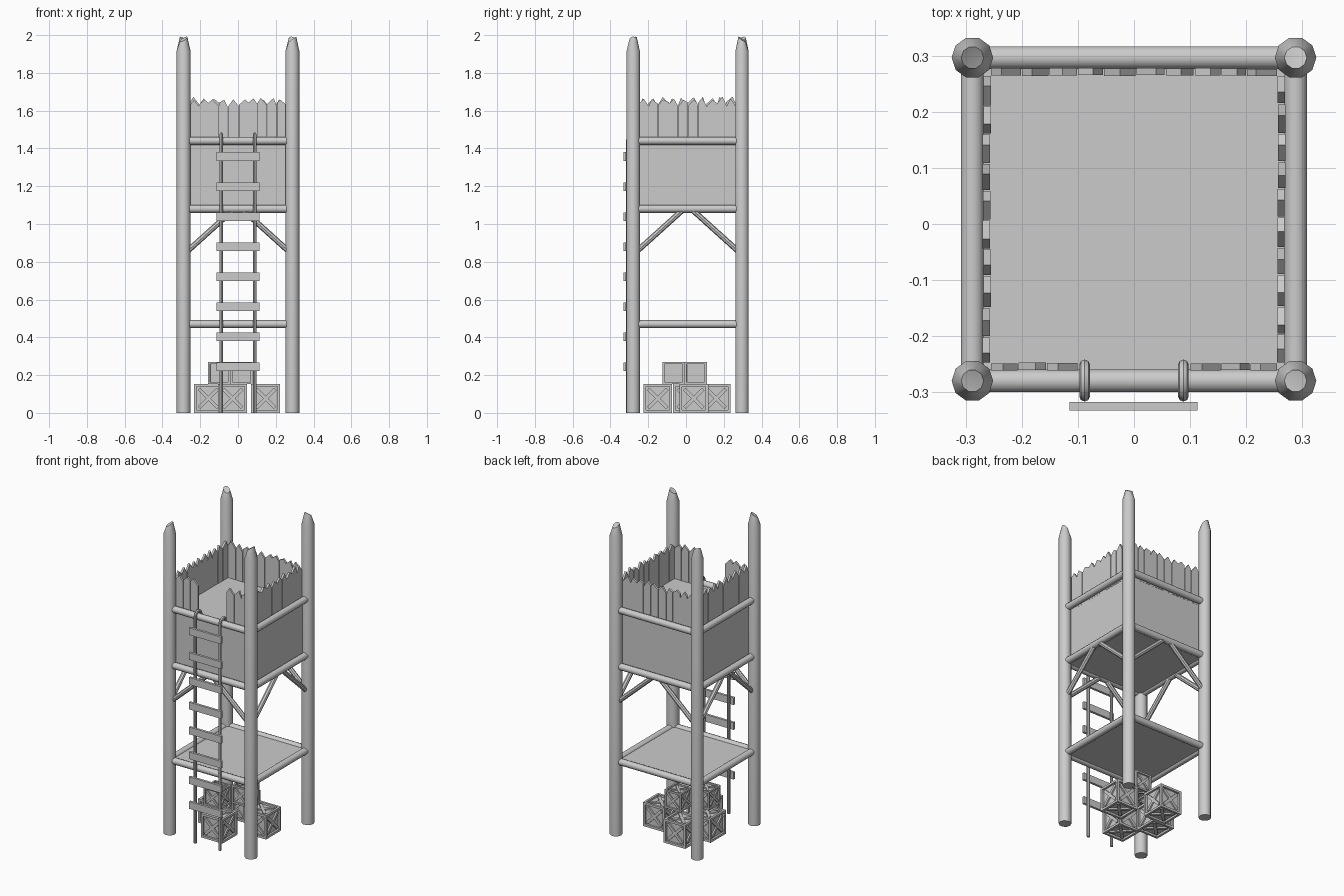
import bpy, bmesh, math, random
from mathutils import Vector

random.seed(4)
if "Cube" in bpy.data.objects:
    bpy.data.objects.remove(bpy.data.objects["Cube"])

grey = bpy.data.materials.new("plain_grey")
grey.use_nodes = True
grey.diffuse_color = (0.6, 0.6, 0.6, 1)
grey.node_tree.nodes["Principled BSDF"].inputs["Base Color"].default_value = (0.6, 0.6, 0.6, 1)

CY = 0.0085      # y middle of the tower frame
HALF = 0.288     # post spacing from the middle


def finish(bm, name, smooth=False):
    bmesh.ops.recalc_face_normals(bm, faces=bm.faces)
    mesh = bpy.data.meshes.new(name)
    bm.to_mesh(mesh)
    bm.free()
    obj = bpy.data.objects.new(name, mesh)
    bpy.context.collection.objects.link(obj)
    mesh.materials.append(grey)
    if smooth:
        bpy.ops.object.select_all(action='DESELECT')
        obj.select_set(True)
        bpy.context.view_layer.objects.active = obj
        bpy.ops.object.shade_smooth_by_angle(angle=math.radians(40))
    return obj


def add_box(bm, lo, hi):
    lo, hi = Vector(lo), Vector(hi)
    verts = bmesh.ops.create_cube(bm, size=1)["verts"]
    for v in verts:
        v.co = (lo + hi) / 2 + v.co * (hi - lo)
    return verts


def box(name, lo, hi):
    bm = bmesh.new()
    add_box(bm, lo, hi)
    return finish(bm, name)


def add_rod(bm, a, b, radius, sides=10):
    a, b = Vector(a), Vector(b)
    made = bmesh.ops.create_cone(bm, cap_ends=True, segments=sides, radius1=radius,
                                 radius2=radius, depth=(b - a).length)
    turn = (b - a).to_track_quat('Z', 'Y')
    for v in made["verts"]:
        v.co = (a + b) / 2 + turn @ v.co


def side_point(side, along, z, out=HALF):
    """Point on one of the four sides: 0 front, 1 right, 2 back, 3 left."""
    c, s = [(1, 0), (0, 1), (-1, 0), (0, -1)][side]
    return Vector((along * c + out * s, CY + along * s - out * c, z))


# Corner posts with sharpened, roughly cut tips
for i in range(4):
    base = side_point(i, HALF, 0)
    bm = bmesh.new()
    rings = []
    for z, r in [(0, 0.037), (1.915, 0.037), (1.978, 0.02)]:
        ring = []
        for k in range(10):
            a = math.tau * k / 10
            lift = 0.014 * math.cos(a + i * 1.9) if z > 1.95 else 0
            ring.append(bm.verts.new(base + Vector((r * math.cos(a), r * math.sin(a), z + lift))))
        rings.append(ring)
    for low, high in zip(rings, rings[1:]):
        for k in range(10):
            n = (k + 1) % 10
            bm.faces.new((low[k], low[n], high[n], high[k]))
    bm.faces.new(rings[0])
    chip = bm.verts.new(base + Vector((0, 0, 1.975)))
    for k in range(10):
        bm.faces.new((rings[2][k], rings[2][(k + 1) % 10], chip))
    finish(bm, f"corner_post_{i + 1}", True)

# Horizontal rails on three levels
for level, z in [("lower", 0.47), ("middle", 1.08), ("upper", 1.44)]:
    bm = bmesh.new()
    for side in range(4):
        add_rod(bm, side_point(side, -HALF, z), side_point(side, HALF, z), 0.021)
    finish(bm, f"{level}_rails", True)

# Diagonal braces under the cabin
bm = bmesh.new()
for side in range(4):
    for sign in (-1, 1):
        add_rod(bm, side_point(side, sign * 0.28, 0.845), side_point(side, sign * 0.025, 1.075), 0.015, 8)
finish(bm, "diagonal_braces", True)

# Lower deck and solid cabin block
box("lower_deck", (-0.28, CY - 0.28, 0.462), (0.28, CY + 0.28, 0.477))
box("cabin_block", (-0.268, CY - 0.268, 1.068), (0.268, CY + 0.268, 1.435))


# Palisade of pointed planks, with an opening at the front
def add_plank(bm, side, left, right):
    peak = random.uniform(0.3, 0.7)
    outline = [(left, 1.42), (right, 1.42), (right, random.uniform(1.62, 1.645)),
               (left + (right - left) * peak, random.uniform(1.655, 1.675)),
               (left, random.uniform(1.62, 1.645))]
    shift = random.uniform(-0.001, 0.001)
    inner, outer = [[bm.verts.new(side_point(side, u, z, out + shift)) for u, z in outline]
                    for out in (0.256, 0.269)]
    bm.faces.new(inner)
    bm.faces.new(outer)
    for k in range(5):
        n = (k + 1) % 5
        bm.faces.new((inner[k], inner[n], outer[n], outer[k]))


for side, name in enumerate(("front", "right", "back", "left")):
    bm = bmesh.new()
    spans = [(-0.256, -0.1, 3), (0.1, 0.256, 3)] if side == 0 else [(-0.256, 0.256, 10)]
    for start, end, count in spans:
        step = (end - start) / count
        cuts = [start + step * k + (random.uniform(-0.005, 0.005) if 0 < k < count else 0)
                for k in range(count + 1)]
        for left, right in zip(cuts, cuts[1:]):
            add_plank(bm, side, left + 0.001, right - 0.001)
    finish(bm, f"{name}_palisade")

# Ladder poles hooked over the upper front rail
for name, x in (("left", 0.088), ("right", -0.088)):
    path = [(x, -0.307, 0), (x, -0.307, 1.445)]
    path += [(x, -0.279 - 0.028 * math.cos(a), 1.447 + 0.028 * math.sin(a))
             for a in [math.pi * k / 8 for k in range(1, 9)]]
    path.append((x, -0.251, 1.42))
    bm = bmesh.new()
    rings = []
    for k, p in enumerate(path):
        p = Vector(p)
        ahead = Vector(path[min(k + 1, len(path) - 1)]) - Vector(path[max(k - 1, 0)])
        across = Vector((1, 0, 0)).cross(ahead.normalized())
        rings.append([bm.verts.new(p + 0.0095 * (Vector((math.cos(t), 0, 0)) + across * math.sin(t)))
                      for t in [math.tau * j / 8 for j in range(8)]])
    for a, b in zip(rings, rings[1:]):
        for j in range(8):
            n = (j + 1) % 8
            bm.faces.new((a[j], a[n], b[n], b[j]))
    bm.faces.new(rings[0])
    bm.faces.new(rings[-1])
    finish(bm, f"{name}_ladder_pole", True)

# Ladder rungs
bm = bmesh.new()
for k in range(8):
    z = 0.244 + 0.159 * k
    add_box(bm, (-0.115, -0.332, z - 0.023), (0.113, -0.317, z + 0.023))
finish(bm, "ladder_rungs")


# Crates: framed faces with recessed panels and crossed boards
def crate(name, x, y, z, size):
    bm = bmesh.new()
    add_box(bm, (x, y, z), (x + size, y + size, z + size))
    faces = list(bm.faces)
    bmesh.ops.inset_individual(bm, faces=faces, thickness=size * 0.13, depth=0)
    bmesh.ops.inset_individual(bm, faces=faces, thickness=0.0005, depth=-size * 0.08)
    middle = Vector((x, y, z)) + Vector((1, 1, 1)) * size / 2
    reach, wide = size * 0.33, size * 0.06
    for axis in range(3):
        for sign in (-1, 1):
            for tilt in (-1, 1):
                n, u, w = Vector(), Vector(), Vector()
                n[axis], u[(axis + 1) % 3], w[(axis + 2) % 3] = sign, 1, tilt
                along, across = (u + w).normalized(), (u - w).normalized()
                for v in bmesh.ops.create_cube(bm, size=1)["verts"]:
                    c = v.co.copy()
                    v.co = (middle + n * size * (0.445 + 0.07 * c.z)
                            + along * c.x * reach * 2.8 + across * c.y * wide * 2)
    finish(bm, name)


crate("crate_right", 0.07, -0.035, 0, 0.153)
crate("crate_front", -0.105, -0.226, 0, 0.153)
crate("crate_left", -0.233, -0.07, 0, 0.153)
crate("crate_back", -0.16, 0.083, 0, 0.153)
crate("top_crate_front", -0.158, -0.125, 0.153, 0.117)
crate("top_crate_back", -0.04, -0.007, 0.153, 0.117)
